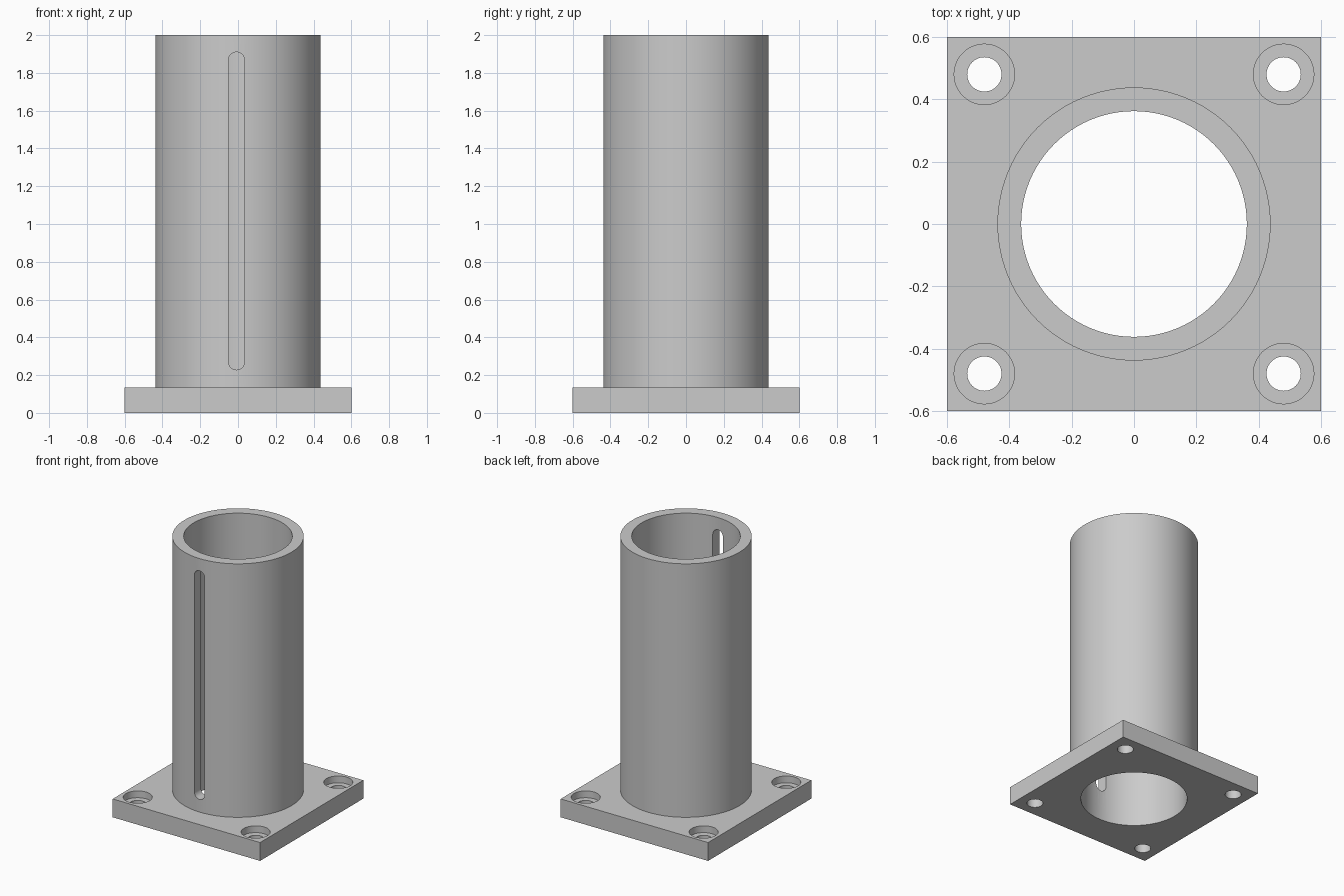
import bpy
import bmesh
import math

PLATE_TOP = 0.135
HEIGHT = 2.0

cube = bpy.data.objects.get("Cube")
if cube:
    bpy.data.objects.remove(cube, do_unlink=True)

grey = bpy.data.materials.new("plain grey")
grey.use_nodes = True
colour = (0.6, 0.6, 0.6, 1)
grey.diffuse_color = colour
grey.node_tree.nodes["Principled BSDF"].inputs["Base Color"].default_value = colour


def prism(name, outline, start, end, axis="z"):
    """Extrude a closed 2D outline along z or y into a solid."""
    bm = bmesh.new()
    place = (lambda u, v, w: (u, v, w)) if axis == "z" else (lambda u, v, w: (u, w, v))
    rings = [[bm.verts.new(place(u, v, w)) for u, v in outline] for w in (start, end)]
    bm.faces.new(rings[0])
    bm.faces.new(rings[1])
    n = len(outline)
    for i in range(n):
        j = (i + 1) % n
        bm.faces.new((rings[0][i], rings[0][j], rings[1][j], rings[1][i]))
    bmesh.ops.recalc_face_normals(bm, faces=bm.faces)
    mesh = bpy.data.meshes.new(name)
    bm.to_mesh(mesh)
    bm.free()
    mesh.materials.append(grey)
    ob = bpy.data.objects.new(name, mesh)
    bpy.context.collection.objects.link(ob)
    return ob


def circle(r, cx=0, cy=0, n=96):
    return [(cx + r * math.cos(math.tau * i / n), cy + r * math.sin(math.tau * i / n))
            for i in range(n)]


def stadium(cx, low, high, r, n=16):
    """Upright slot outline with rounded ends."""
    top = [(cx + r * math.cos(math.pi * i / n), high - r + r * math.sin(math.pi * i / n))
           for i in range(n + 1)]
    bottom = [(cx - r * math.cos(math.pi * i / n), low + r - r * math.sin(math.pi * i / n))
              for i in range(n + 1)]
    return top + bottom


def combine(target, tool, operation):
    tool.hide_render = True
    mod = target.modifiers.new(operation.lower(), "BOOLEAN")
    mod.object = tool
    mod.operation = operation
    mod.solver = "EXACT"
    bpy.context.view_layer.objects.active = target
    bpy.ops.object.modifier_apply(modifier=mod.name)
    bpy.data.objects.remove(tool, do_unlink=True)


# Square base plate joined to the upright tube
half = 0.6
body = prism("flanged_tube", [(-half, -half), (half, -half), (half, half), (-half, half)],
             0, PLATE_TOP)
combine(body, prism("tube", circle(0.438), 0.05, HEIGHT), "UNION")

# Bore through tube and plate
combine(body, prism("bore", circle(0.362), -0.1, HEIGHT + 0.1), "DIFFERENCE")

# Counterbored screw holes in the corners
for sx in (-1, 1):
    for sy in (-1, 1):
        x, y = sx * 0.48, sy * 0.48
        combine(body, prism("screw_hole", circle(0.055, x, y, 48), -0.1, 0.3), "DIFFERENCE")
        combine(body, prism("counterbore", circle(0.097, x, y, 48), PLATE_TOP - 0.05, 0.3),
                "DIFFERENCE")

# Long slot through the front wall
combine(body, prism("slot", stadium(-0.008, 0.228, 1.91, 0.0425), -0.7, -0.1, "y"),
        "DIFFERENCE")

# Smooth round walls, sharp edges
bpy.ops.object.select_all(action="DESELECT")
body.select_set(True)
bpy.context.view_layer.objects.active = body
bpy.ops.object.shade_smooth_by_angle(angle=math.radians(30))
